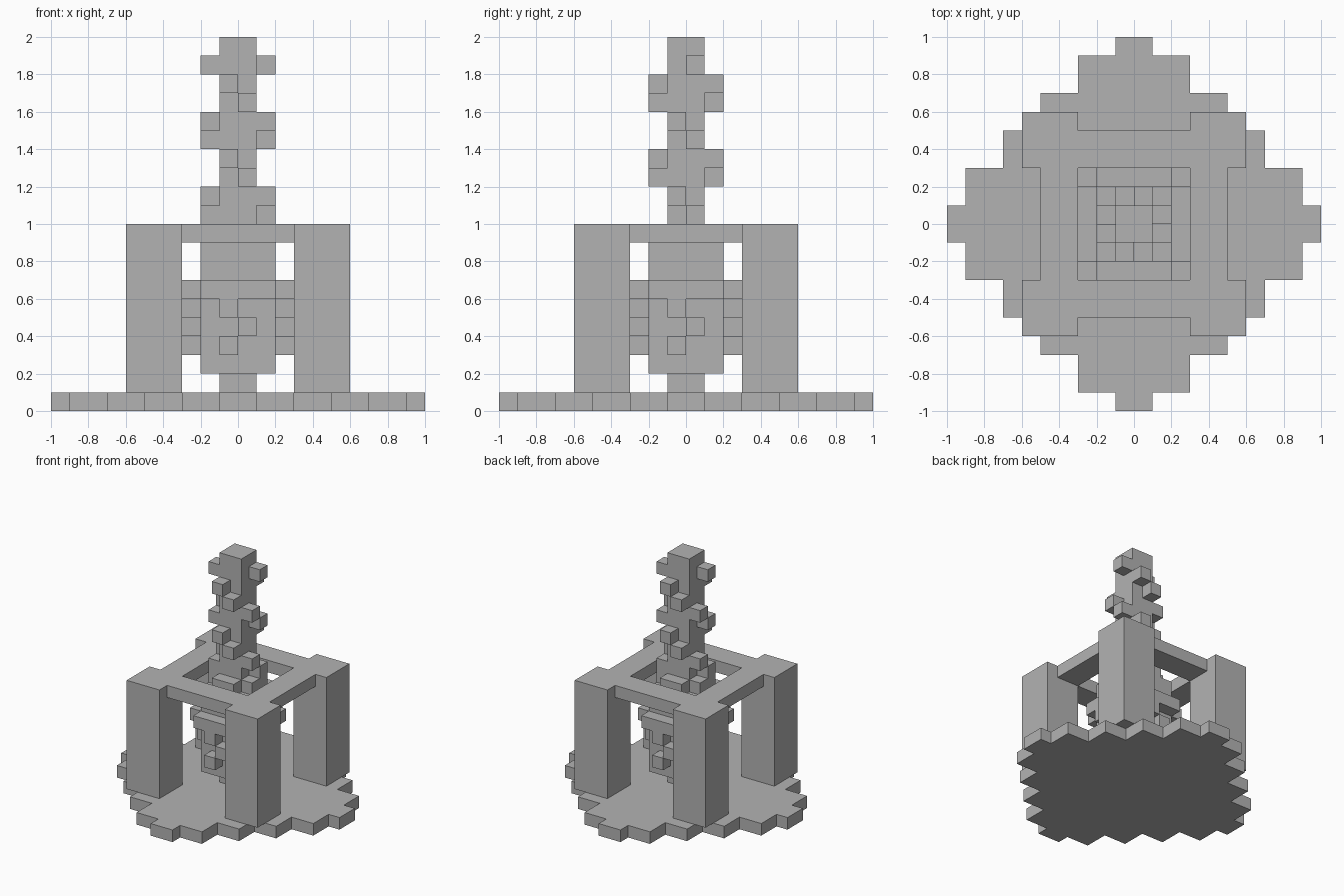
import bpy, bmesh
from mathutils import Matrix, Vector

cube = bpy.data.objects.get("Cube")
if cube:
    bpy.data.objects.remove(cube)

U = 0.1  # one block

grey = bpy.data.materials.new("stone_grey")
grey.use_nodes = True
colour = (0.45, 0.45, 0.45, 1)
grey.diffuse_color = colour
grey.node_tree.nodes["Principled BSDF"].inputs["Base Color"].default_value = colour


def turn(steps):
    """Rotation about z by quarter turns."""
    return Matrix(((1, 0, 0), (0, 1, 0), (0, 0, 1))) if steps == 0 else turn(steps - 1) @ Matrix(((0, -1, 0), (1, 0, 0), (0, 0, 1)))


def finish(name, bm):
    bmesh.ops.recalc_face_normals(bm, faces=bm.faces)
    mesh = bpy.data.meshes.new(name)
    bm.to_mesh(mesh)
    bm.free()
    mesh.materials.append(grey)
    obj = bpy.data.objects.new(name, mesh)
    bpy.context.collection.objects.link(obj)
    return obj


def add_box(bm, lo, hi, steps=0):
    """Box between two corners given in blocks, turned about z."""
    lo, hi = turn(steps) @ Vector(lo) * U, turn(steps) @ Vector(hi) * U
    size = [abs(b - a) for a, b in zip(lo, hi)]
    matrix = Matrix.Translation((lo + hi) / 2) @ Matrix.Diagonal((*size, 1))
    bmesh.ops.create_cube(bm, size=1, matrix=matrix)


def boxes(name, parts):
    bm = bmesh.new()
    for part in parts:
        add_box(bm, *part)
    return finish(name, bm)


# Stepped round base, one quarter of the outline repeated four times
quarter = [(10, 1), (9, 1), (9, 3), (7, 3), (7, 5), (5, 5),
           (5, 7), (3, 7), (3, 9), (1, 9), (1, 10)]
bm = bmesh.new()
outline = [turn(s) @ Vector((x, y, 0)) * U for s in range(4) for x, y in quarter]
floor = bm.faces.new([bm.verts.new(p) for p in outline])
top = bmesh.ops.extrude_face_region(bm, geom=[floor])
bmesh.ops.translate(bm, vec=(0, 0, U),
                    verts=[v for v in top["geom"] if isinstance(v, bmesh.types.BMVert)])
finish("base", bm)

# Corner pillars and the beams joining them
boxes("pillars", [((3, 3, 1), (6, 6, 10), s) for s in range(4)])
boxes("beams", [((-3, 3, 9), (3, 5, 10), s) for s in range(4)])

# Hanging core with its foot and notched cap
boxes("core_foot", [((-1, -1, 1), (1, 1, 2))])
boxes("core", [((-2, -2, 2), (2, 2, 9))])
boxes("core_cap", [((-2, -1, 9), (2, 1, 10)),
                   ((-1, -2, 9), (1, -1, 10)), ((-1, 1, 9), (1, 2, 10))])

# Band around the core, with a zigzag of blocks below it on each side
boxes("core_band", [((-2, -3, 6), (2, -2, 7), s) for s in range(4)])
boxes("core_drips", [((x, -3, z), (x + 1, -2, z + 1), s)
                     for s in range(4) for x, z in ((-1, 5), (0, 4), (-1, 3))])

# Spire with studs alternating between its side pairs every two rows
boxes("spire", [((-1, -1, 10), (1, 1, 20))])
studs = []
for z in range(10, 19):
    x = 0 if z % 2 == 0 else -1
    first = 1 if (z // 2) % 2 else 0
    for s in (first, first + 2):
        studs.append(((x, -2, z), (x + 1, -1, z + 1), s))
boxes("spire_studs", studs)
